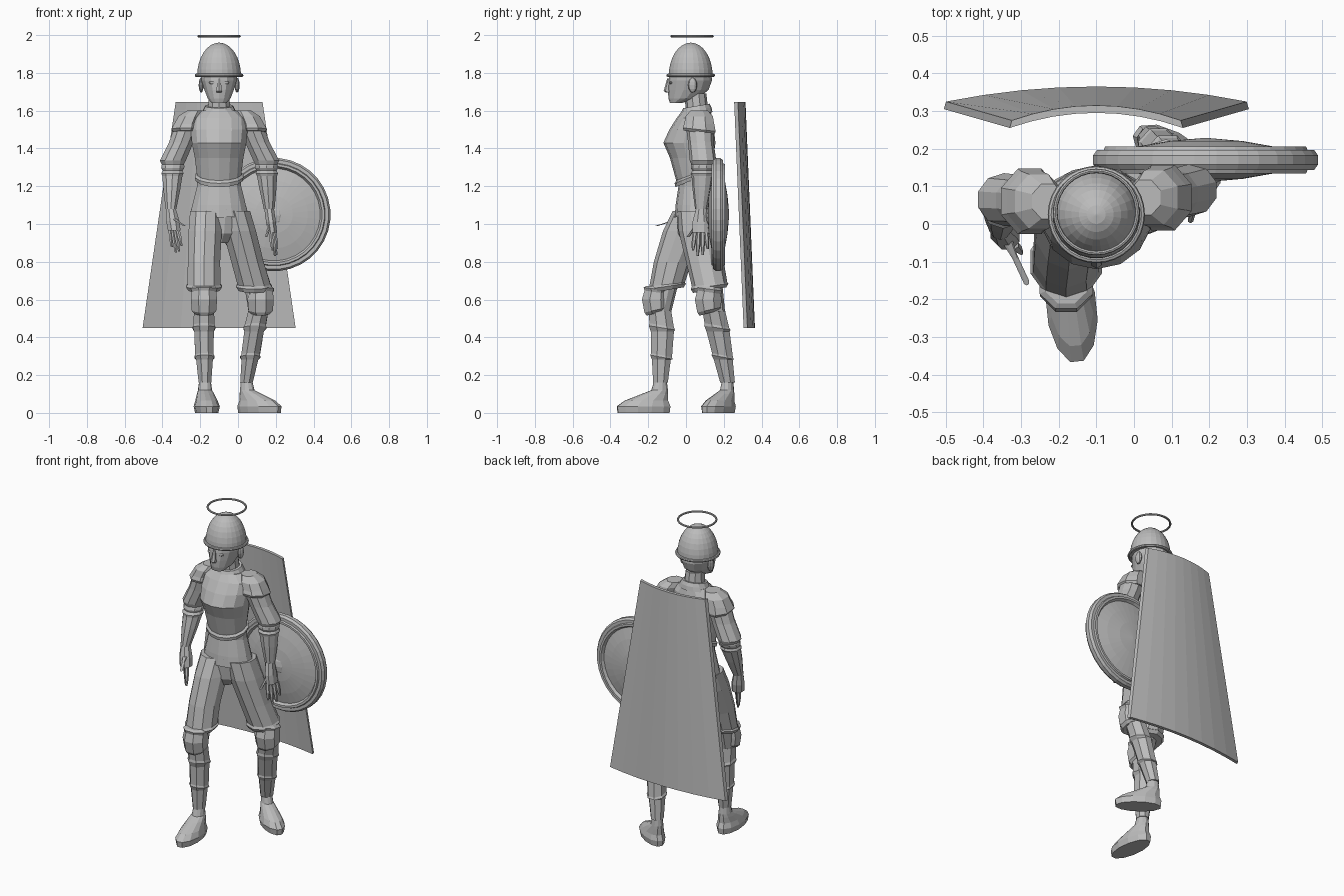
import bpy
import bmesh
from math import sin, cos, pi, radians
from mathutils import Vector

default_cube = bpy.data.objects.get("Cube")
if default_cube:
    bpy.data.objects.remove(default_cube)

GREY = (0.5, 0.5, 0.5, 1)
stone = bpy.data.materials.new("stone_grey")
stone.use_nodes = True
stone.diffuse_color = GREY
stone.node_tree.nodes["Principled BSDF"].inputs["Base Color"].default_value = GREY

MID = -.1  # x of the figure's own centre line


def finish(name, bm):
    """Turn a bmesh into a flat-shaded object with the shared material."""
    bmesh.ops.recalc_face_normals(bm, faces=bm.faces)
    mesh = bpy.data.meshes.new(name)
    bm.to_mesh(mesh)
    bm.free()
    mesh.materials.append(stone)
    obj = bpy.data.objects.new(name, mesh)
    bpy.context.scene.collection.objects.link(obj)
    return obj


def loft(name, rows, sides=10):
    """Stack elliptical rings (x, y, z, radius_x, radius_y, optional back rise)."""
    bm = bmesh.new()
    rings = []
    for x, y, z, rx, ry, *rise in rows:
        lift = rise[0] if rise else 0
        ring = []
        for i in range(sides):
            a = 2 * pi * (i + .5) / sides
            ring.append(bm.verts.new((x + rx * cos(a), y + ry * sin(a), z + lift * sin(a))))
        rings.append(ring)
    for low, high in zip(rings, rings[1:]):
        for i in range(sides):
            j = (i + 1) % sides
            bm.faces.new((low[i], low[j], high[j], high[i]))
    bm.faces.new(rings[0])
    bm.faces.new(rings[-1])
    return finish(name, bm)


def blob(name, centre, size):
    """Low-poly ellipsoid."""
    bm = bmesh.new()
    bmesh.ops.create_uvsphere(bm, u_segments=10, v_segments=6, radius=1)
    bmesh.ops.scale(bm, vec=size, verts=bm.verts)
    bmesh.ops.translate(bm, vec=centre, verts=bm.verts)
    return finish(name, bm)


def ring(name, centre, major, minor):
    bpy.ops.mesh.primitive_torus_add(location=centre, major_radius=major, minor_radius=minor,
                                     major_segments=32, minor_segments=8)
    obj = bpy.context.object
    obj.name = name
    obj.data.materials.append(stone)


def taper(name, start, end, thick, thin, sides=6):
    """Straight tapering limb between two points."""
    loft(name, [(*start, thick, thick), (*Vector(start).lerp(end, .5), thick, thick),
                (*end, thin, thin)], sides)


# Head, helmet and halo
loft("head", [(MID, -.055, 1.64, .04, .03), (MID, -.015, 1.665, .062, .078),
              (MID, .012, 1.71, .08, .108), (MID, .022, 1.76, .096, .115),
              (MID, .025, 1.81, .1, .11)], 14)
loft("neck", [(MID, .06, 1.58, .065, .06), (MID, .05, 1.69, .055, .058)])
loft("nose", [(MID, -.09, 1.695, .014, .016), (MID, -.1, 1.705, .017, .018),
              (MID, -.088, 1.77, .009, .012)], 6)
loft("mouth", [(MID, -.075, 1.668, .018, .013), (MID, -.079, 1.68, .022, .013)], 8)
for side, tag in ((-1, "right"), (1, "left")):
    blob(tag + "_eye", (MID + side * .036, -.08, 1.748), (.02, .008, .008))
    blob(tag + "_ear", (MID + side * .095, .035, 1.735), (.014, .024, .04))

dome = [(MID, .025, 1.785 + .175 * sin(t), .117 * cos(t), .117 * cos(t))
        for t in [k * pi / 16.2 for k in range(9)]]
loft("helmet", dome, 24)
ring("helmet_brim", (MID, .025, 1.787), .12, .009)
ring("halo", (MID, .032, 1.994), .109, .006)

# Torso
loft("tunic", [(MID, .045, 1.05, .158, .105, .015), (MID, .045, 1.1, .145, .1),
               (MID, .045, 1.2, .12, .085), (MID, .045, 1.35, .12, .09)], 14)
loft("chest_plate", [(MID, .04, 1.235, .126, .096, .04), (MID, .04, 1.255, .132, .1, .04),
                     (MID, .04, 1.265, .12, .092, .035), (MID, .03, 1.35, .132, .115),
                     (MID, .018, 1.43, .148, .138), (MID, .03, 1.5, .155, .118),
                     (MID, .045, 1.56, .15, .095), (MID, .055, 1.6, .095, .075)], 14)
loft("collar", [(MID, .055, 1.58, .1, .085, .012), (MID, .055, 1.605, .085, .08, .012),
                (MID, .055, 1.625, .075, .07, .012)], 14)
loft("pelvis", [(MID, .045, .9, .045, .06), (MID, .045, .95, .1, .09),
                (MID, .045, 1.08, .14, .1)], 12)


# Arms with sleeve, pauldron, elbow guard, gauntlet and hand
def arm(tag, side, shoulder, elbow, wrist, tip, thumb, spread):
    s, e, w, t = (Vector(p) for p in (shoulder, elbow, wrist, tip))
    half = s.lerp(e, .45)
    loft(tag + "_sleeve", [(*e, .058, .06), (*(e + Vector((0, 0, .025))), .072, .07),
                           (*half, .068, .068), (*s, .07, .072)])
    edge = Vector((side * .012, 0, 0))
    loft(tag + "_pauldron", [(*(s + edge - Vector((0, 0, .045))), .07, .088, -.01),
                             (*(s + edge - Vector((0, 0, .03))), .082, .094, -.01),
                             (*(s + edge * .5), .072, .086),
                             (*(s - edge + Vector((0, 0, .04))), .068, .078),
                             (*(s - edge * 3 + Vector((0, 0, .07))), .045, .05)], 8)
    cuff = e.lerp(w, .12)
    loft(tag + "_elbow_guard", [(*cuff, .055, .055), (*e.lerp(w, .06), .064, .064),
                                (*e, .064, .064), (*(e + Vector((0, 0, .02))), .055, .055)])
    loft(tag + "_gauntlet", [(*w, .03, .032), (*e.lerp(w, .55), .047, .05),
                             (*e.lerp(w, .24), .056, .058), (*e.lerp(w, .18), .062, .064),
                             (*e.lerp(w, .1), .052, .052)])
    knuckle = w.lerp(t, .5)
    sx, sy = abs(spread[0]), abs(spread[1])
    loft(tag + "_palm", [(*knuckle, .016 + sx, .016 + sy), (*w.lerp(t, .28), .018 + sx, .018 + sy),
                         (*w, .028, .03)], 8)
    for k, reach in zip((-1, -.35, .35, 1), (.88, 1, .98, .85)):
        shift = Vector(spread) * k
        taper(f"{tag}_finger", knuckle + shift, w.lerp(t, reach) + shift * 1.3, .012, .006)
    taper(tag + "_thumb", thumb, w.lerp(t, .2), .008, .018)


arm("right", -1, (-.265, .06, 1.53), (-.345, .065, 1.31), (-.355, -.01, 1.08),
    (-.32, -.055, .85), (-.285, -.155, .99), (.02, -.022, 0))
arm("left", 1, (.065, .07, 1.53), (.15, .09, 1.31), (.165, .08, 1.08),
    (.2, .075, .83), (.15, .01, .93), (.01, .03, 0))


# Legs with trousers, knee guard, greave and shoe
def leg(tag, hip, thigh, hem, knee, calf, ankle, turn, shoe_scale):
    h, t, b = Vector(hip), Vector(thigh), Vector(hem)
    loft(tag + "_trousers", [(*b, .086, .088, .015), (*(b + Vector((0, 0, .02))), .1, .1, .015),
                             (*(b + Vector((0, 0, .03))), .092, .094, .01),
                             (*t, .09, .1), (*h.lerp(t, .4), .092, .112), (*h, .088, .1)])
    k, c, a = Vector(knee), Vector(calf), Vector(ankle)
    up = Vector((0, 0, .055))
    loft(tag + "_knee", [(*k.lerp(c, .4), .052, .058), (*(b + up), .06, .065)])
    front = Vector((0, -.012, 0))
    loft(tag + "_knee_guard", [(*(k - up * 1.3 + front), .052, .056, .015),
                               (*(k - up + front), .07, .068, .015),
                               (*(k + front * 1.5), .075, .076),
                               (*(k + up * .7 + front), .07, .068, -.01),
                               (*(k + up + front), .077, .073, -.01),
                               (*(k + up * 1.3 + front), .06, .058)], 8)
    shin = [(*a, .036, .042), (*c.lerp(a, .55), .048, .054), (*c.lerp(a, .5), .058, .064, -.012),
            (*c.lerp(a, .46), .053, .06, -.012), (*c, .056, .066),
            (*c.lerp(k, .12), .066, .075, -.012), (*c.lerp(k, .2), .06, .07, -.012),
            (*c.lerp(k, .65), .058, .065)]
    loft(tag + "_greave", shin, 8)
    shoe = loft(tag + "_shoe", [(0, -.09, 0, .06, .142), (0, -.09, .035, .068, .146),
                                (0, -.075, .065, .058, .118), (0, -.03, .1, .046, .072),
                                (0, -.005, .12, .038, .045), (0, 0, .17, .031, .034)], 12)
    shoe.location = (a.x, a.y, 0)
    shoe.rotation_euler.z = radians(turn)
    shoe.scale = (shoe_scale, shoe_scale, 1)


leg("right", (-.17, .03, 1.07), (-.18, -.07, .8), (-.18, -.1, .65),
    (-.18, -.145, .6), (-.18, -.125, .43), (-.175, -.135, .16), 6, 1)
leg("left", (-.02, .055, 1.07), (.05, .1, .8), (.085, .125, .65),
    (.12, .135, .6), (.085, .17, .43), (.045, .22, .16), 55, .93)

# Round shield: lens-shaped centre, raised double rim and a boss
half = [(.058, .01), (.05, .1), (.036, .18), (.02, .245), (.036, .255),
        (.036, .268), (.026, .272), (.026, .29), (.012, .3)]
profile = [(-depth, r) for depth, r in half] + [(depth, r) for depth, r in reversed(half)]
shield = loft("shield", [(0, 0, d, r, r) for d, r in profile], 32)
shield.rotation_euler.x = pi / 2
shield.location = (.19, .17, 1.05)
blob("shield_boss", (.185, .135, 1.045), (.062, .03, .062))

# Cape: a curved, flaring slab that leans back
bm = bmesh.new()
STEPS = 8
columns = []
for i in range(STEPS + 1):
    u = 2 * i / STEPS - 1
    sag = .04 * (1 - u * u)
    column = []
    for width, y, z in ((.405, .305, .45), (.23, .255, 1.645)):
        for thick in (0, .02):
            column.append(bm.verts.new((MID + u * (width - thick * .3), y + sag + thick, z)))
    columns.append(column)
for p, q in zip(columns, columns[1:]):
    for m, n in ((0, 1), (1, 3), (3, 2), (2, 0)):
        bm.faces.new((p[m], p[n], q[n], q[m]))
for end in (columns[0], columns[-1]):
    bm.faces.new((end[0], end[1], end[3], end[2]))
finish("cape", bm)
